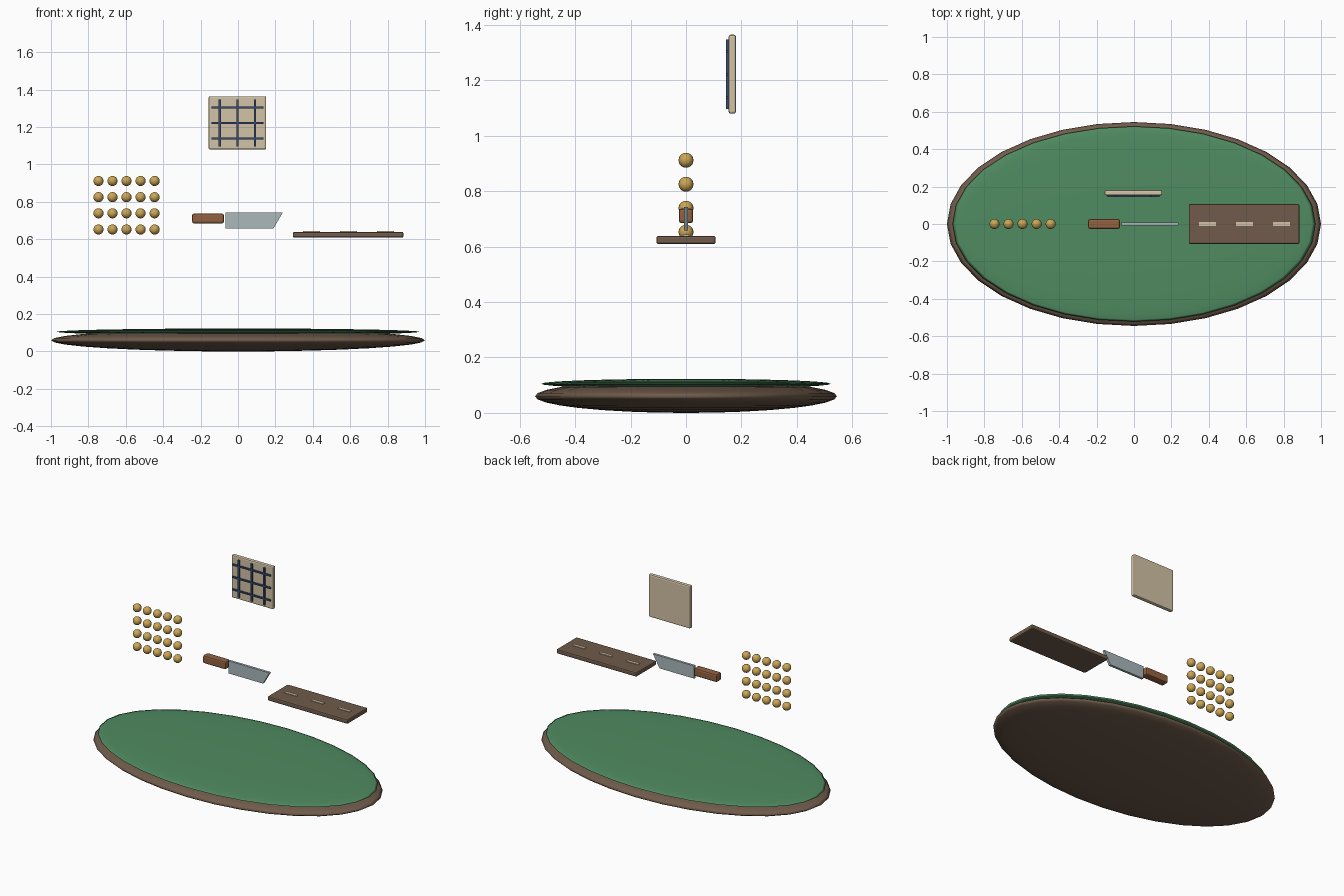
import bpy, bmesh

if "Cube" in bpy.data.objects:
    bpy.data.objects.remove(bpy.data.objects["Cube"])

def material(name, rgb):
    m = bpy.data.materials.new(name)
    m.diffuse_color = (*rgb, 1)
    m.use_nodes = True
    m.node_tree.nodes["Principled BSDF"].inputs["Base Color"].default_value = m.diffuse_color
    return m

WOOD = material("dark_wood", (0.16, 0.105, 0.07))
FELT = material("green_felt", (0.08, 0.26, 0.12))
GOLD = material("gold", (0.6, 0.38, 0.09))
STEEL = material("steel", (0.4, 0.48, 0.5))
GRIP = material("grip", (0.29, 0.12, 0.05))
CREAM = material("cream", (0.65, 0.55, 0.38))
NAVY = material("navy", (0.04, 0.07, 0.16))

def finish(ob, name, mat, smooth=False):
    ob.name = name
    ob.data.materials.append(mat)
    if smooth:
        bpy.ops.object.shade_smooth_by_angle()
    return ob

def ellipsoid(name, loc, radii, mat, seg=32, rings=16):
    bpy.ops.mesh.primitive_uv_sphere_add(segments=seg, ring_count=rings, radius=1, location=loc)
    ob = bpy.context.object
    ob.scale = radii
    bpy.ops.object.transform_apply(location=False, rotation=False, scale=True)
    for p in ob.data.polygons:
        p.use_smooth = True
    return finish(ob, name, mat)

def box(name, loc, size, mat, bevel=0.0):
    bpy.ops.mesh.primitive_cube_add(size=1, location=loc)
    ob = bpy.context.object
    ob.scale = size
    bpy.ops.object.transform_apply(location=False, rotation=False, scale=True)
    if bevel:
        b = ob.modifiers.new("bevel", 'BEVEL')
        b.width, b.segments = bevel, 2
    return finish(ob, name, mat)

# Oval base with felt top
ellipsoid("base_rim", (0, 0, 0.06), (1, 0.545, 0.06), WOOD)
ellipsoid("felt_top", (0, 0, 0.105), (0.97, 0.522, 0.018), FELT)

# Grid of beads
for i in range(5):
    for j in range(4):
        ellipsoid(f"bead_{i}_{j}", (-0.746 + 0.075 * i, 0, 0.652 + 0.0865 * j),
                  (0.027,) * 3, GOLD, 16, 10)

# Knife handle and blade
box("knife_handle", (-0.16, 0, 0.711), (0.17, 0.052, 0.053), GRIP, 0.01)
bm = bmesh.new()
profile = [(-0.066, 0.742), (-0.066, 0.658), (0.19, 0.658), (0.239, 0.742)]
face = bm.faces.new([bm.verts.new((x, -0.008, z)) for x, z in profile])
side = bmesh.ops.extrude_face_region(bm, geom=[face])
bmesh.ops.translate(bm, vec=(0, 0.016, 0),
                    verts=[g for g in side["geom"] if isinstance(g, bmesh.types.BMVert)])
bmesh.ops.recalc_face_normals(bm, faces=bm.faces)
mesh = bpy.data.meshes.new("knife_blade")
bm.to_mesh(mesh)
bm.free()
blade = bpy.data.objects.new("knife_blade", mesh)
bpy.context.collection.objects.link(blade)
finish(blade, "knife_blade", STEEL)

# Board with inlaid strips
box("board", (0.589, 0, 0.624), (0.592, 0.214, 0.03), WOOD, 0.008)
for i in range(3):
    box(f"board_strip_{i}", (0.393 + 0.198 * i, 0, 0.639), (0.09, 0.02, 0.008), CREAM)

# Upright panel with a raised lattice on the front
PX, PZ = -0.003, 1.222
box("panel", (PX, 0.167, PZ), (0.308, 0.027, 0.285), CREAM, 0.008)
for i in (-1, 0, 1):
    box(f"lattice_vertical_{i + 1}", (PX + 0.094 * i, 0.15, PZ), (0.012, 0.012, 0.25), NAVY)
    box(f"lattice_horizontal_{i + 1}", (PX, 0.15, PZ + 0.083 * i), (0.28, 0.012, 0.01), NAVY)
